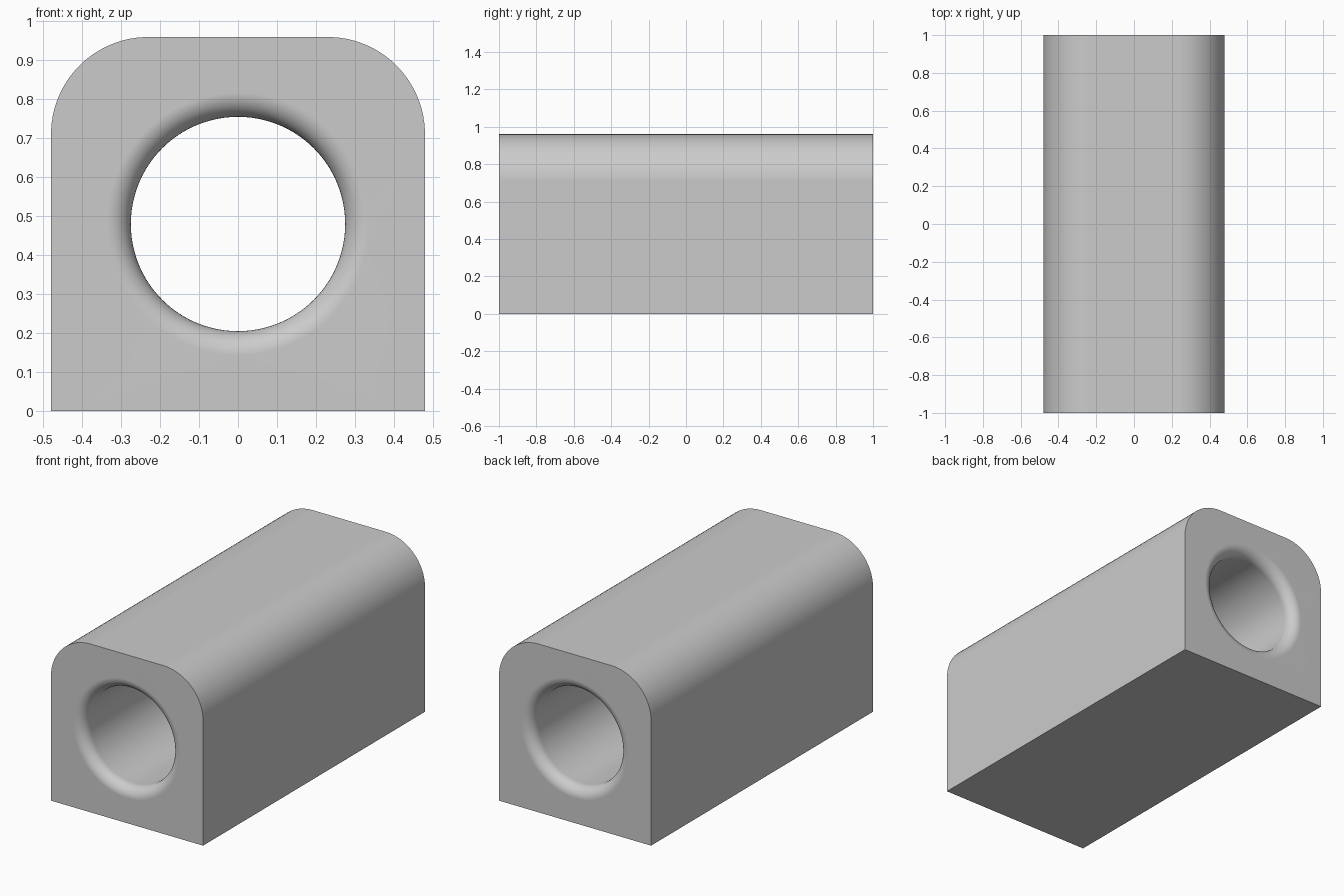
import bpy, bmesh
from math import sin, cos, pi, radians

HALF_W, HEIGHT, HALF_L = 0.48, 0.96, 1.0
CORNER = 0.25                 # radius of the two top edges
BORE, FLARE = 0.275, 0.062    # bore radius and rounding at its mouths
CENTRE_Z = 0.48
ARC, SIDES, STEPS = 16, 96, 10

cube = bpy.data.objects.get("Cube")
if cube:
    bpy.data.objects.remove(cube, do_unlink=True)


def material(name, rgb):
    mat = bpy.data.materials.new(name)
    colour = (*rgb, 1)
    mat.use_nodes = True
    mat.diffuse_color = colour
    mat.node_tree.nodes["Principled BSDF"].inputs["Base Color"].default_value = colour
    return mat


def loft(bm, rings):
    """Join closed rings of points with quads; return the first and last ring's edges."""
    rows = [[bm.verts.new(p) for p in ring] for ring in rings]
    for a, b in zip(rows, rows[1:]):
        for i in range(len(a)):
            bm.faces.new((a[i - 1], a[i], b[i], b[i - 1]))
    return [[bm.edges.get((r[i - 1], r[i])) for i in range(len(r))]
            for r in (rows[0], rows[-1])]


# Outer section: square base with two rounded top corners
half = [(HALF_W, 0)]
for i in range(ARC + 1):
    a = pi / 2 * i / ARC
    half.append((HALF_W - CORNER + CORNER * cos(a), HEIGHT - CORNER + CORNER * sin(a)))
section = half + [(-x, z) for x, z in reversed(half)]

# Bore profile: radius along y, flaring out at both mouths
mouth = []
for i in range(STEPS + 1):
    a = pi / 2 * i / STEPS
    mouth.append((BORE + FLARE * (1 - sin(a)), -HALF_L + FLARE * (1 - cos(a))))
profile = mouth + [(r, -y) for r, y in reversed(mouth)]

bm = bmesh.new()
shell_ends = loft(bm, [[(x, y, z) for x, z in section] for y in (-HALF_L, HALF_L)])
bore_ends = loft(bm, [[(r * cos(2 * pi * i / SIDES), y, CENTRE_Z + r * sin(2 * pi * i / SIDES))
                       for i in range(SIDES)] for r, y in profile])

# End faces between the section and the bore mouth
for outer, inner in zip(shell_ends, bore_ends):
    bmesh.ops.triangle_fill(bm, edges=outer + inner, use_beauty=True)
bmesh.ops.recalc_face_normals(bm, faces=bm.faces)

mesh = bpy.data.meshes.new("bored_block")
bm.to_mesh(mesh)
bm.free()
block = bpy.data.objects.new("bored_block", mesh)
bpy.context.collection.objects.link(block)
mesh.materials.append(material("plain grey", (0.6, 0.6, 0.6)))

# Smooth curves, crisp edges, and flat faces kept flat
bpy.ops.object.select_all(action="DESELECT")
block.select_set(True)
bpy.context.view_layer.objects.active = block
bpy.ops.object.shade_smooth_by_angle(angle=radians(30))
weighted = block.modifiers.new("flat_faces", "WEIGHTED_NORMAL")
weighted.keep_sharp = True
